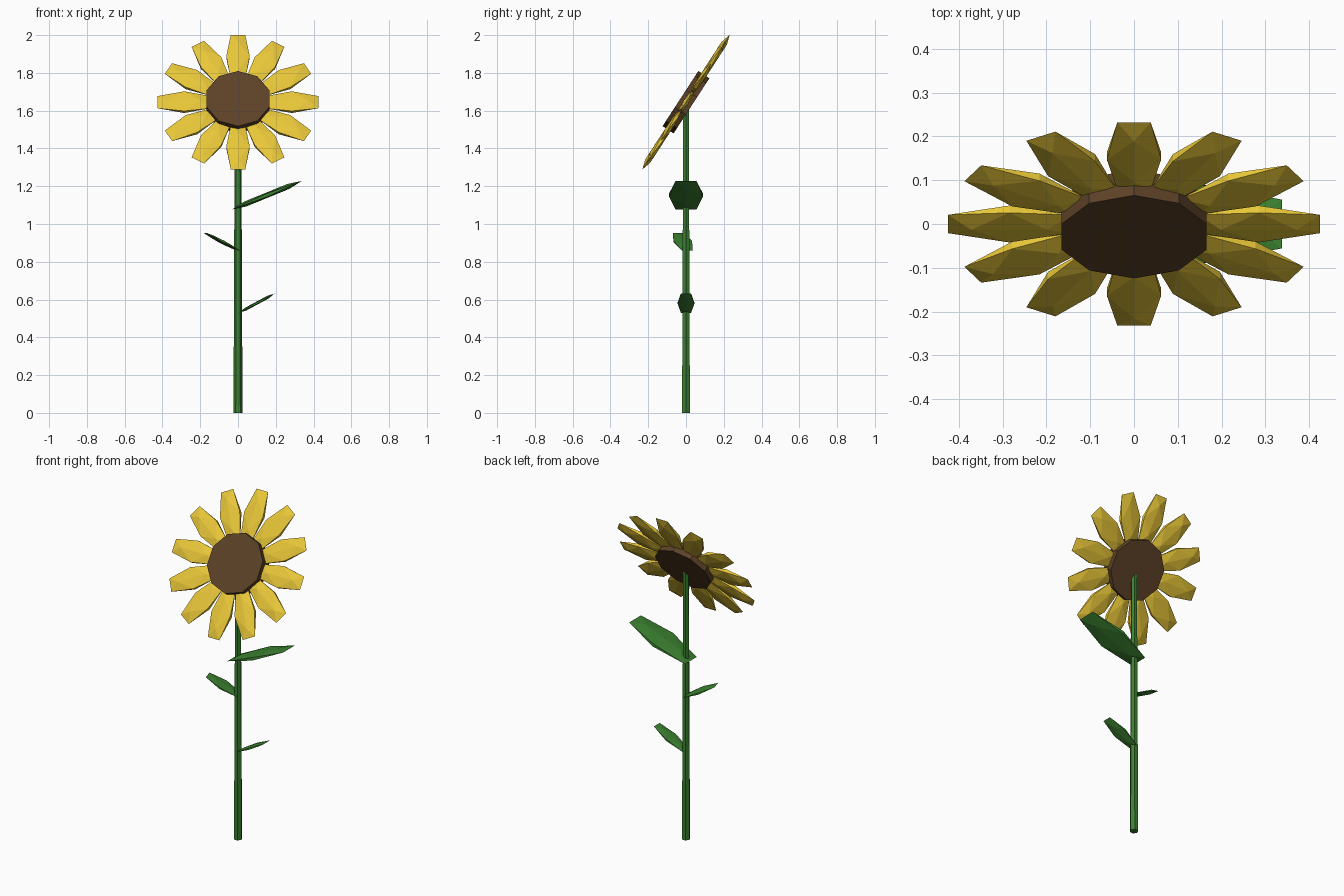
import bpy, bmesh, math
from mathutils import Vector, Matrix

if "Cube" in bpy.data.objects:
    bpy.data.objects.remove(bpy.data.objects["Cube"])

TILT = math.radians(33)                       # head leans back from vertical
HEAD = Vector((0, 0, 1.645))
UP = Vector((0, math.sin(TILT), math.cos(TILT)))
SIDE = Vector((1, 0, 0))
FACING = SIDE.cross(UP)                       # flower normal, forward and up


def material(name, rgb):
    m = bpy.data.materials.new(name)
    m.diffuse_color = (*rgb, 1)
    m.use_nodes = True
    m.node_tree.nodes["Principled BSDF"].inputs["Base Color"].default_value = m.diffuse_color
    return m


YELLOW = material("petal_yellow", (0.81, 0.57, 0.04))
BROWN = material("seed_brown", (0.11, 0.053, 0.02))
GREEN = material("leaf_green", (0.045, 0.22, 0.03))


def finish(name, bm, mat):
    bmesh.ops.recalc_face_normals(bm, faces=bm.faces)
    me = bpy.data.meshes.new(name)
    bm.to_mesh(me)
    bm.free()
    me.materials.append(mat)
    ob = bpy.data.objects.new(name, me)
    bpy.context.collection.objects.link(ob)
    return ob


def blade(name, centre, along, across, half, mat):
    """Flattened icosahedron: half = (length, width, thickness)."""
    along, across = along.normalized(), across.normalized()
    thick = along.cross(across)
    k = 2 / (1 + math.sqrt(5))
    bm = bmesh.new()
    for a in (-1, 1):
        for b in (-k, k):
            for l, w, t in ((a, b, 0), (0, a, b), (b, 0, a)):
                bm.verts.new(centre + along * l * half[0]
                             + across * w * half[1] + thick * t * half[2])
    bmesh.ops.convex_hull(bm, input=bm.verts)
    finish(name, bm, mat)


def cone(name, sides, r1, r2, depth, matrix, mat):
    bm = bmesh.new()
    bmesh.ops.create_cone(bm, cap_ends=True, segments=sides, radius1=r1,
                          radius2=r2, depth=depth, matrix=matrix)
    finish(name, bm, mat)


# Stem: six-sided, tapering, a corner facing front
TOP = 1.64
cone("stem", 6, 0.024, 0.017, TOP,
     Matrix.Translation((0, 0, TOP / 2)) @ Matrix.Rotation(math.pi / 2, 4, 'Z'), GREEN)

# Seed disc: ten-sided, a corner at the top
frame = Matrix((SIDE, UP, FACING)).transposed().to_4x4()
spin = Matrix.Rotation(0, 4, 'Z')
bm = bmesh.new()
bmesh.ops.create_cone(bm, cap_ends=True, segments=10, radius1=0.174, radius2=0.174, depth=0.07)
top = max(bm.verts, key=lambda v: v.co.y).co
spin = Matrix.Rotation(math.pi / 2 - math.atan2(top.y, top.x), 4, 'Z')
bm.transform(Matrix.Translation(HEAD) @ frame @ spin)
finish("seed_disc", bm, BROWN)

# Petals: ring of twelve
for i in range(12):
    a = i * math.tau / 12
    along = SIDE * math.cos(a) + UP * math.sin(a)
    blade(f"petal_{i + 1}", HEAD + along * 0.285, along, FACING.cross(along),
          (0.14, 0.062, 0.016), YELLOW)

# Leaves: base point, tip point, half width, half thickness
for name, base, tip, w, t in (
        ("upper_leaf", (-0.032, 0, 1.077), (0.338, 0, 1.228), 0.09, 0.014),
        ("middle_leaf", (0.0, 0.006, 0.861), (-0.173, -0.04, 0.952), 0.05, 0.008),
        ("lower_leaf", (0.005, 0, 0.53), (0.194, 0, 0.632), 0.044, 0.008)):
    base, tip = Vector(base), Vector(tip)
    d = tip - base
    blade(name, (base + tip) / 2, d, Vector((0, 0, 1)).cross(d), (d.length / 2, w, t), GREEN)
